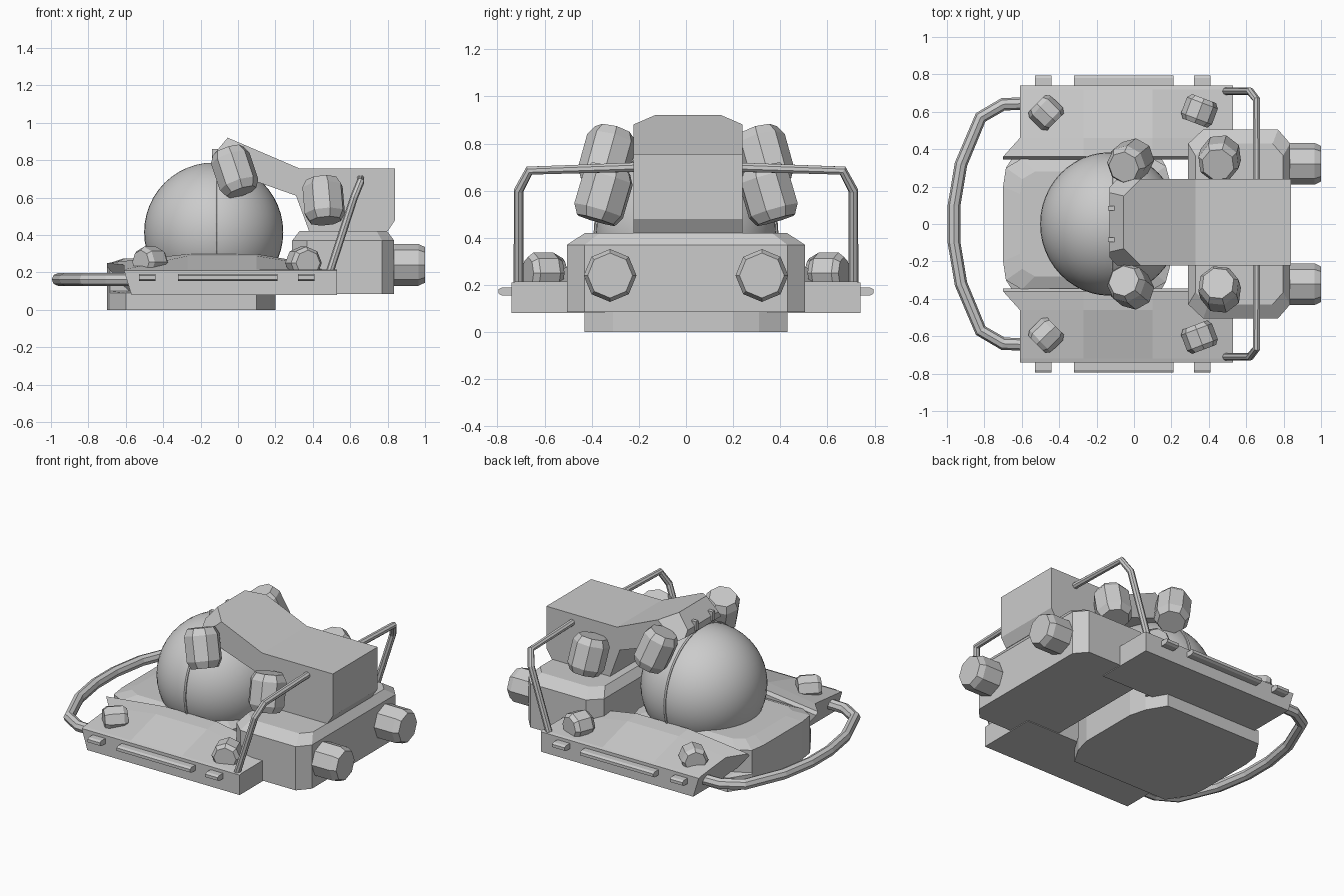
import bpy, bmesh, math
from mathutils import Vector

if "Cube" in bpy.data.objects:
    bpy.data.objects.remove(bpy.data.objects["Cube"])


def finish(name, bm):
    bmesh.ops.recalc_face_normals(bm, faces=bm.faces)
    me = bpy.data.meshes.new(name)
    bm.to_mesh(me)
    bm.free()
    ob = bpy.data.objects.new(name, me)
    bpy.context.collection.objects.link(ob)
    return ob


def loft(name, rings, post=None):
    """Skin a list of equal-length closed rings and cap both ends."""
    bm = bmesh.new()
    vs = [[bm.verts.new(p) for p in r] for r in rings]
    n = len(rings[0])
    for a, b in zip(vs, vs[1:]):
        for i in range(n):
            j = (i + 1) % n
            bm.faces.new((a[i], a[j], b[j], b[i]))
    bm.faces.new(vs[0])
    bm.faces.new(vs[-1])
    if post:
        post(bm)
    return finish(name, bm)


def box(name, lo, hi):
    xs, ys, zs = zip(lo, hi)
    ring = [(xs[0], ys[0]), (xs[1], ys[0]), (xs[1], ys[1]), (xs[0], ys[1])]
    return loft(name, [[(x, y, z) for x, y in ring] for z in zs])


def drum(name, loc, axis, r, length, taper=0.78):
    """Eight-sided drum with chamfered ends."""
    q = Vector(axis).to_track_quat('Z', 'Y')
    rings = []
    for t, s in ((-.5, taper), (-.32, 1), (.32, 1), (.5, taper)):
        rings.append([Vector(loc) + q @ Vector((r * s * math.cos(k * math.pi / 4),
                      r * s * math.sin(k * math.pi / 4), t * length)) for k in range(8)])
    return loft(name, rings)


def pipe(name, pts, r):
    cu = bpy.data.curves.new(name, 'CURVE')
    cu.dimensions = '3D'
    cu.bevel_depth = r
    cu.bevel_resolution = 2
    cu.use_fill_caps = True
    sp = cu.splines.new('POLY')
    sp.points.add(len(pts) - 1)
    for p, c in zip(sp.points, pts):
        p.co = (*c, 1)
    sp.use_smooth = False
    ob = bpy.data.objects.new(name, cu)
    bpy.context.collection.objects.link(ob)
    return ob


def mirrored(half):
    return half + [(x, -y) for x, y in reversed(half)]


# Central hull under the dome
hull = mirrored([(-.70, .2), (-.685, .3), (-.6, .43), (.1, .43), (.17, .31), (.2, .2)])
# the upper part is narrower so it fits between the side decks
upper = [(x, max(-.35, min(.35, y))) for x, y in hull]
inner = [(-.25 + (x + .25) * .8, y * .8) for x, y in upper]
loft("hull", [[(x, y, 0) for x, y in hull], [(x, y, .09) for x, y in hull],
              [(x, y, .1) for x, y in upper], [(x, y, .245) for x, y in upper],
              [(x, y, .275) for x, y in inner]])

# Dome cockpit and its seam
bpy.ops.mesh.primitive_uv_sphere_add(segments=48, ring_count=24, radius=.372, location=(-.13, 0, .415))
dome = bpy.context.object
dome.name = "dome"
dome.scale.y = 1.03
bpy.ops.object.shade_smooth()
bpy.ops.mesh.primitive_torus_add(major_segments=48, minor_segments=6, major_radius=.372,
                                 minor_radius=.009, location=(-.115, 0, .415),
                                 rotation=(0, math.pi / 2, 0))
seam = bpy.context.object
seam.name = "dome_seam"
seam.scale.y = 1.03

# Rear engine block
block = mirrored([(.29, .43), (.37, .505), (.77, .505), (.835, .43)])
top = [(.565 + (x - .565) * .86, y * .85) for x, y in block]
loft("engine_block", [[(x, y, .085) for x, y in block], [(x, y, .37) for x, y in block],
                      [(x, y, .42) for x, y in top]])

# Upper arm running from the rear over the dome
arm = [(-.055, .92), (.33, .755), (.84, .755), (.84, .48), (.80, .42),
       (.38, .42), (.31, .61), (0, .72), (-.13, .79), (-.13, .83)]


def trim_front(bm):
    for s, y in ((1, .24), (-1, -.222)):
        a = Vector((-.055, y - s * .09, .92))
        b = Vector((.035, y, .88))
        c = Vector((-.055, y, .80))
        n = (b - a).cross(c - a)
        if n.y * s < 0:
            n = -n
        cut = bmesh.ops.bisect_plane(bm, geom=bm.verts[:] + bm.edges[:] + bm.faces[:],
                                     plane_co=a, plane_no=n, clear_outer=True)
        edges = [e for e in cut['geom_cut'] if isinstance(e, bmesh.types.BMEdge)]
        bmesh.ops.holes_fill(bm, edges=edges)


loft("upper_arm", [[(x, y, z) for x, z in arm] for y in (-.222, .24)], trim_front)

for s, side in ((1, "left"), (-1, "right")):
    # Side decks with an arched top
    rings = []
    for x, xb, xi, zt in ((-.61, -.57, -.70, .25), (-.27, -.27, -.27, .298),
                          (.10, .10, .10, .298), (.53, .53, .53, .225)):
        prof = [(xb, .74, .08), (x, .74, .21), (x, .72, .215), (x, .46, zt - .01),
                (xi, .36, zt), (xi, .345, zt - .02), (xb, .345, .08)]
        rings.append([(px, s * y, z) for px, y, z in prof])
    loft(side + "_deck", rings)

    # Side rails
    for i, (x0, x1) in enumerate(((-.53, -.44), (-.32, .21), (.32, .41))):
        y0, y1 = sorted((s * .73, s * .79))
        prof = [(.735, .155), (.78, .155), (.795, .163), (.795, .182), (.78, .19), (.735, .19)]
        loft(f"{side}_rail_{i}", [[(x, s * y, z) for y, z in prof] for x in (x0, x1)])

    # Small deck lamps
    drum(side + "_front_lamp", (-.47, s * .595, .255), (-.72, s * .7, 0), .082, .14)
    drum(side + "_rear_lamp", (.35, s * .605, .25), (.35, s * .93, 0), .088, .14)

    # Thrusters
    drum(side + "_rear_thruster", (.90, s * .322, .24), (1, 0, 0), .112, .20, .85)
    drum(side + "_upper_front_thruster", (-.018, s * .335, .74), (-.3, -s * .25, .9), .108, .24)
    drum(side + "_upper_rear_thruster", (.458, s * .35, .585), (-.08, -s * .28, .95), .112, .23)

    # Roll bar beside the arm
    pipe(side + "_roll_bar", [(.49, s * .71, .20), (.62, s * .71, .60),
                              (.655, s * .665, .685), (.655, s * .2, .70)], .021)

    # Hinge tabs on the arm front
    y = s * .085
    box(side + "_hinge_tab", (-.14, y - .012, .80), (-.10, y + .012, .86))

# Front bumper pipe
half = [(-.56, .645), (-.70, .64), (-.82, .57), (-.925, .32), (-.962, .1)]
bumper = [(x, y, .162) for x, y in mirrored(half)]
pipe("front_bumper", bumper, .034)
